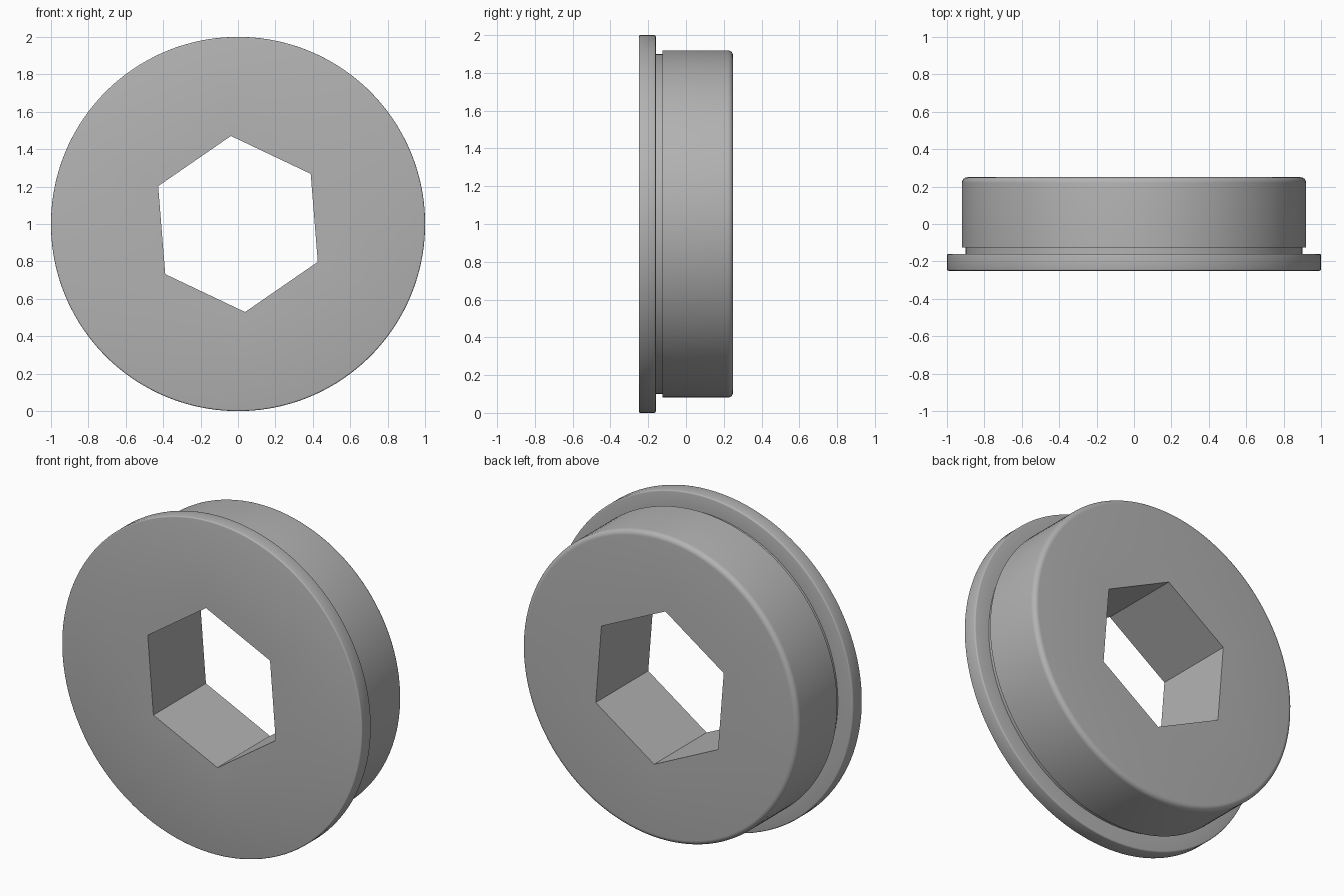
import bpy, bmesh
from math import pi, cos, sin, radians

cube = bpy.data.objects.get("Cube")
if cube:
    bpy.data.objects.remove(cube, do_unlink=True)

SEGMENTS = 120
HEX_RADIUS = 0.472
HEX_TURN = radians(34.6)

grey = bpy.data.materials.new("plain grey")
colour = (0.45, 0.45, 0.45, 1)
grey.diffuse_color = colour
grey.use_nodes = True
grey.node_tree.nodes["Principled BSDF"].inputs["Base Color"].default_value = colour


def fillet(radius, y, size, start, steps):
    """Quarter-round profile points about a centre, from angle start."""
    return [(radius + size * cos(start + pi / 2 * i / steps),
             y + size * sin(start + pi / 2 * i / steps)) for i in range(steps + 1)]


def hex_radius(i):
    """Distance from the axis to the hexagon wall at segment i."""
    offset = (2 * pi * i / SEGMENTS) % (pi / 3) - pi / 6
    return HEX_RADIUS * cos(pi / 6) / cos(offset)


# Outer profile from front to back: flange, groove, rounded body
edge, lip = 0.008, 0.03
profile = fillet(1 - edge, -0.25 + edge, edge, -pi / 2, 3)
profile += fillet(1 - edge, -0.16 - edge, edge, 0, 3)
profile += [(0.9, -0.16), (0.9, -0.125), (0.92, -0.125)]
profile += fillet(0.92 - lip, 0.25 - lip, lip, 0, 6)

# Revolve the profile and close it through the hexagonal bore
bm = bmesh.new()
columns = []
for i in range(SEGMENTS):
    a = HEX_TURN + 2 * pi * i / SEGMENTS
    bore = hex_radius(i)
    points = [(bore, -0.25)] + profile + [(bore, 0.25)]
    columns.append([bm.verts.new((r * cos(a), y, 1 + r * sin(a))) for r, y in points])

for i, col in enumerate(columns):
    nxt = columns[(i + 1) % SEGMENTS]
    for j in range(len(col)):
        k = (j + 1) % len(col)
        bm.faces.new((col[j], col[k], nxt[k], nxt[j]))
bmesh.ops.recalc_face_normals(bm, faces=bm.faces)

mesh = bpy.data.meshes.new("flanged_plug")
bm.to_mesh(mesh)
bm.free()
mesh.materials.append(grey)
plug = bpy.data.objects.new("flanged_plug", mesh)
bpy.context.collection.objects.link(plug)

# Smooth the round walls and keep the corners crisp
bpy.ops.object.select_all(action="DESELECT")
plug.select_set(True)
bpy.context.view_layer.objects.active = plug
bpy.ops.object.shade_smooth_by_angle(angle=radians(35))
